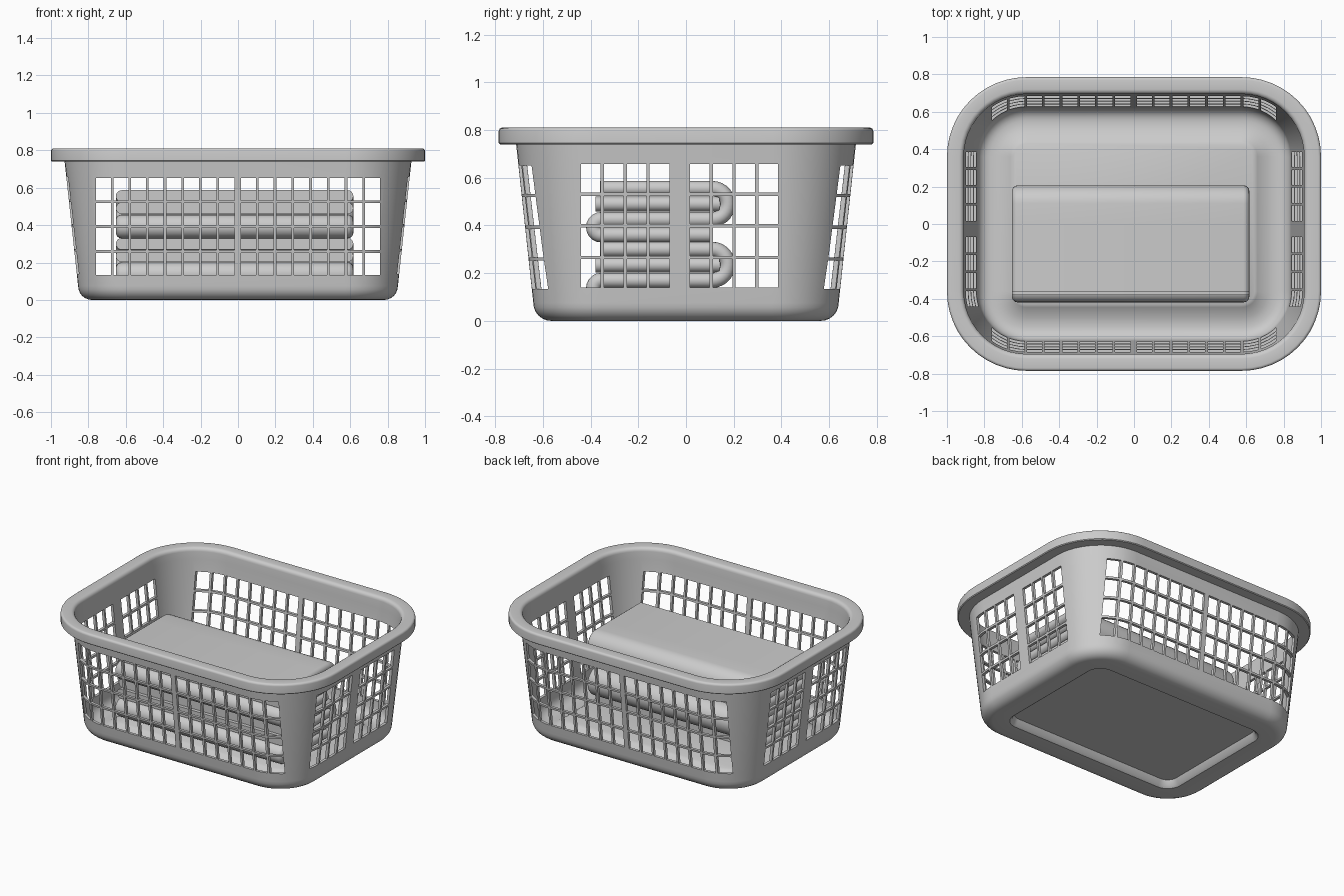
import bpy, bmesh
from math import sin, cos, pi, radians, hypot

if "Cube" in bpy.data.objects:
    bpy.data.objects.remove(bpy.data.objects["Cube"])

CX, CY = 0.575, 0.36   # centres of the basket's corner arcs


def make_object(name, bm):
    bmesh.ops.recalc_face_normals(bm, faces=bm.faces)
    me = bpy.data.meshes.new(name)
    bm.to_mesh(me)
    bm.free()
    ob = bpy.data.objects.new(name, me)
    bpy.context.collection.objects.link(ob)
    return ob


def smooth(ob, angle=35):
    bpy.ops.object.select_all(action='DESELECT')
    ob.select_set(True)
    bpy.context.view_layer.objects.active = ob
    bpy.ops.object.shade_smooth_by_angle(angle=radians(angle))


def loft(name, rings):
    """Skin closed rings of equal length and cap both ends."""
    bm = bmesh.new()
    loops = [[bm.verts.new(p) for p in ring] for ring in rings]
    n = len(loops[0])
    for a, b in zip(loops, loops[1:]):
        for i in range(n):
            j = (i + 1) % n
            bm.faces.new((a[i], a[j], b[j], b[i]))
    bm.faces.new(loops[0])
    bm.faces.new(loops[-1])
    return make_object(name, bm)


def arc(cx, cy, r, a0, a1, n):
    return [(cx + r * cos(radians(a0 + (a1 - a0) * i / n)),
             cy + r * sin(radians(a0 + (a1 - a0) * i / n))) for i in range(n + 1)]


def rounded_rect(r, z):
    pts = []
    for k, (sx, sy) in enumerate([(1, 1), (-1, 1), (-1, -1), (1, -1)]):
        pts += [(x, y, z) for x, y in arc(sx * CX, sy * CY, r, 90 * k, 90 * k + 90, 12)]
    return pts


# Basket shell: (corner radius, height) profile from underside, over the rim, to the raised floor
profile = [(0.07, 0.045), (0.085, 0.012), (0.10, 0.0)]
profile += arc(0.205, 0.075, 0.075, -90, 0, 6)
profile += [(0.352, 0.74)]
profile += [(0.42, 0.74), (0.425, 0.745)]
profile += arc(0.41, 0.795, 0.015, 0, 90, 4)
profile += arc(0.36, 0.785, 0.025, 90, 180, 4)
profile += [(0.333, 0.735)]
profile += arc(0.193, 0.095, 0.07, 0, -90, 6)
profile += [(0.14, 0.025), (0.085, 0.062), (0.07, 0.07)]
basket = loft("basket_shell", [rounded_rect(r, z) for r, z in profile])


# Window cutters: rows of openings through front/back and through both sides
def add_box(bm, lo, hi):
    m = bmesh.ops.create_cube(bm, size=1)["verts"]
    for v in m:
        v.co = [lo[i] if v.co[i] < 0 else hi[i] for i in range(3)]


def cut_windows(name, groups, cols, axis, z0, z1, bar=0.014, rows=4):
    bm = bmesh.new()
    for start, end in groups:
        w = (end - start + bar) / cols
        h = (z1 - z0 + bar) / rows
        for c in range(cols):
            for r in range(rows):
                u, z = start + c * w, z0 + r * h
                lo, hi = [-1.5, -1.5, z], [1.5, 1.5, z + h - bar]
                lo[axis], hi[axis] = u, u + w - bar
                add_box(bm, lo, hi)
    cutter = make_object(name, bm)
    mod = basket.modifiers.new(name, 'BOOLEAN')
    mod.operation = 'DIFFERENCE'
    mod.solver = 'EXACT'
    mod.object = cutter
    bpy.context.view_layer.update()
    dg = bpy.context.evaluated_depsgraph_get()
    me = bpy.data.meshes.new_from_object(basket.evaluated_get(dg))
    basket.modifiers.clear()
    basket.data = me
    bpy.data.objects.remove(cutter)


cut_windows("long_side_cutter", [(-0.76, -0.02), (0.015, 0.76)], 8, 0, 0.133, 0.652)
cut_windows("short_side_cutter", [(-0.44, -0.07), (0.017, 0.385)], 4, 1, 0.14, 0.657)
smooth(basket)


# Folded towels: a flat rounded section swept along a folded path in the yz plane
def sweep_towel(name, path, half=0.635, r=0.0315, x0=-0.018):
    section = arc(half - r, 0, r, -90, 90, 8) + arc(-half + r, 0, r, 90, 270, 8)
    rings = []
    for i, (y, z) in enumerate(path):
        p, q = path[max(i - 1, 0)], path[min(i + 1, len(path) - 1)]
        ty, tz = q[0] - p[0], q[1] - p[1]
        d = hypot(ty, tz)
        rings.append([(x0 + x, y - tz / d * o, z + ty / d * o) for x, o in section])
    smooth(loft(name, rings))


for name, z in (("lower_towel", 0.105), ("upper_towel", 0.36)):
    path = [(0.10, z), (-0.2, z)]
    path += arc(-0.355, z + 0.0325, 0.0325, 270, 90, 10)
    path += [(-0.2, z + 0.065), (0.0, z + 0.065)]
    path += arc(0.11, z + 0.13, 0.065, -90, 90, 14)
    path += [(0.0, z + 0.195), (-0.36, z + 0.195)]
    sweep_towel(name, path)
    sweep_towel(name + "_inner_fold", [(-0.38, z + 0.13), (0.0, z + 0.13), (0.14, z + 0.13)])
